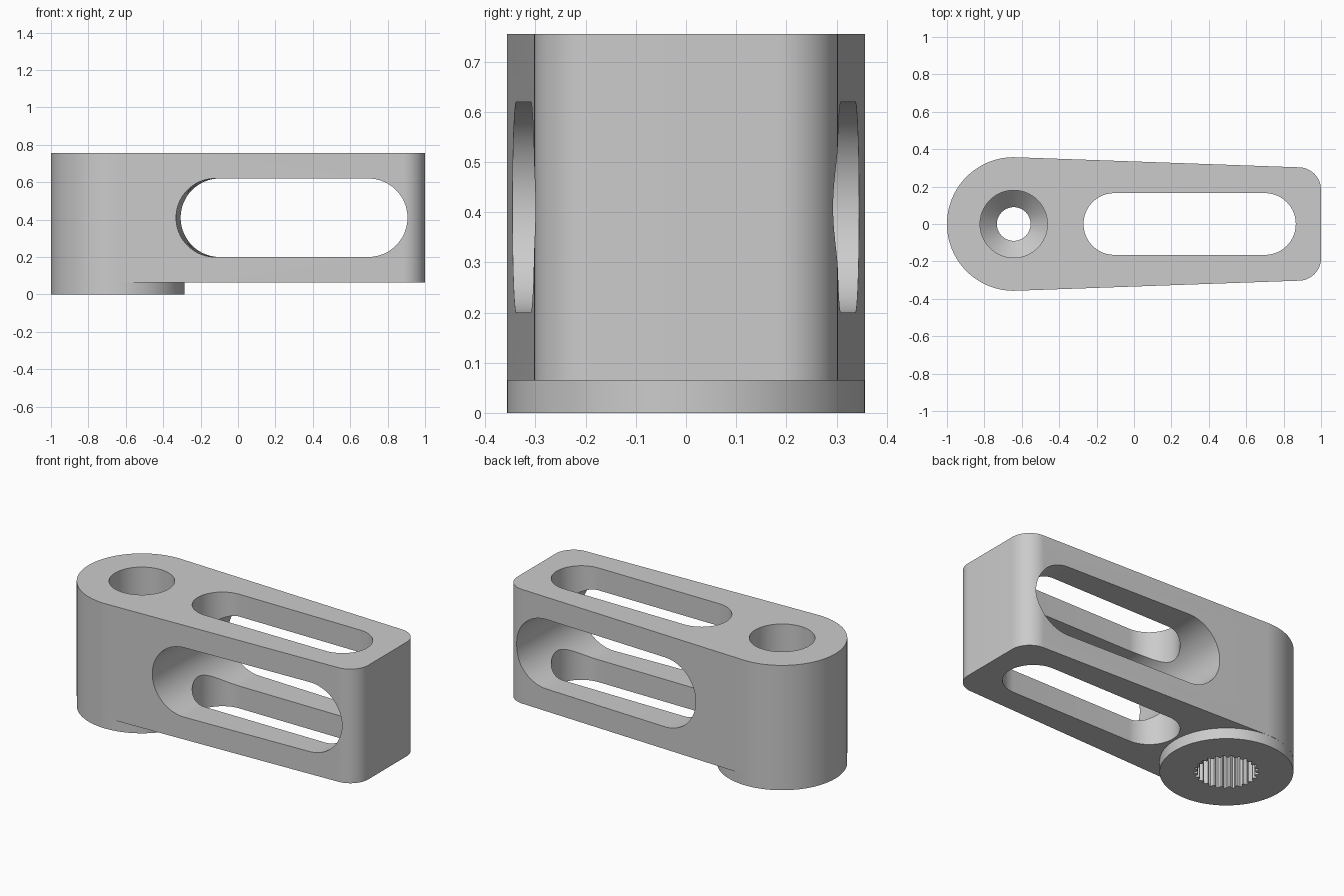
import bpy, bmesh, math
from mathutils import Matrix

if "Cube" in bpy.data.objects:
    bpy.data.objects.remove(bpy.data.objects["Cube"])

PIVOT, R = -0.643, 0.357          # hub centre and radius
BASE, TOP = 0.065, 0.755          # underside and top of the arm
TAPER = 0.0354                    # slope of each long side

grey = bpy.data.materials.new("Plain grey")
grey.use_nodes = True
colour = (0.6, 0.6, 0.6, 1)
grey.diffuse_color = colour
grey.node_tree.nodes["Principled BSDF"].inputs["Base Color"].default_value = colour


def arc(cx, cy, r, a0, a1, n):
    steps = [a0 + (a1 - a0) * i / n for i in range(n + 1)]
    return [(cx + r * math.cos(a), cy + r * math.sin(a)) for a in steps]


def circle(cx, r, n=96):
    return arc(cx, 0, r, 0, math.tau, n)[:-1]


def stadium(half_straight, r):
    q = math.pi / 2
    return arc(half_straight, 0, r, -q, q, 40) + arc(-half_straight, 0, r, q, 3 * q, 40)


def loft(name, rings, matrix=Matrix()):
    """Closed solid through matching outlines, given as (outline, height)."""
    bm = bmesh.new()
    loops = [[bm.verts.new((x, y, z)) for x, y in pts] for pts, z in rings]
    for low, high in zip(loops, loops[1:]):
        for i in range(len(low)):
            j = (i + 1) % len(low)
            bm.faces.new((low[i], low[j], high[j], high[i]))
    bm.faces.new(loops[0][::-1])
    bm.faces.new(loops[-1])
    bmesh.ops.recalc_face_normals(bm, faces=bm.faces)
    bm.transform(matrix)
    mesh = bpy.data.meshes.new(name)
    bm.to_mesh(mesh)
    bm.free()
    mesh.materials.append(grey)
    obj = bpy.data.objects.new(name, mesh)
    bpy.context.collection.objects.link(obj)
    return obj


def combine(target, tool, operation):
    mod = target.modifiers.new(tool.name, "BOOLEAN")
    mod.operation, mod.solver, mod.object = operation, "EXACT", tool
    bpy.context.view_layer.objects.active = target
    bpy.ops.object.modifier_apply(modifier=mod.name)
    bpy.data.objects.remove(tool)


# Tapered arm: round hub at one end, filleted square end at the other
side = math.pi / 2 - TAPER
fx, fy, fr = 0.88, 0.183, 0.12
outline = (arc(PIVOT, 0, R, side, math.tau - side, 72)
           + arc(fx, -fy, fr, -side, 0, 16)
           + arc(fx, fy, fr, 0, side, 16))
arm = loft("lever_arm", [(outline, BASE), (outline, TOP)])

# Round boss under the hub
boss_ring = circle(PIVOT, R - 0.0005, 128)
combine(arm, loft("boss", [(boss_ring, 0), (boss_ring, 0.2)]), "UNION")

# Upright slot through top and bottom
slot = stadium(0.4025, 0.165)
combine(arm, loft("upright_slot", [(slot, -0.5), (slot, 1.2)],
                  Matrix.Translation((0.2975, 0, 0))), "DIFFERENCE")

# Cross slot, square to the tapered back face
slot = stadium(0.4075, 0.21)
place = (Matrix.Translation((0.299, 0, 0.41)) @ Matrix.Rotation(-TAPER, 4, "Z")
         @ Matrix.Rotation(math.pi / 2, 4, "X"))
combine(arm, loft("cross_slot", [(slot, -0.7), (slot, 0.7)], place), "DIFFERENCE")

# Screw hole opening through a cone into a wide bore at the top
bore = [(0.09, 0.15), (0.09, 0.36), (0.18, 0.45), (0.18, 1)]
combine(arm, loft("screw_bore", [(circle(PIVOT, r), z) for r, z in bore]), "DIFFERENCE")

# Toothed socket in the underside
TEETH = 25
teeth = []
for i in range(TEETH * 4):
    r = 0.173 if i % 4 < 2 else 0.155
    a = math.tau * i / (TEETH * 4)
    teeth.append((PIVOT + r * math.cos(a), r * math.sin(a)))
combine(arm, loft("toothed_socket", [(teeth, -0.2), (teeth, 0.26)]), "DIFFERENCE")

bpy.ops.object.select_all(action="DESELECT")
arm.select_set(True)
bpy.context.view_layer.objects.active = arm
bpy.ops.object.shade_smooth_by_angle(angle=math.radians(25))
